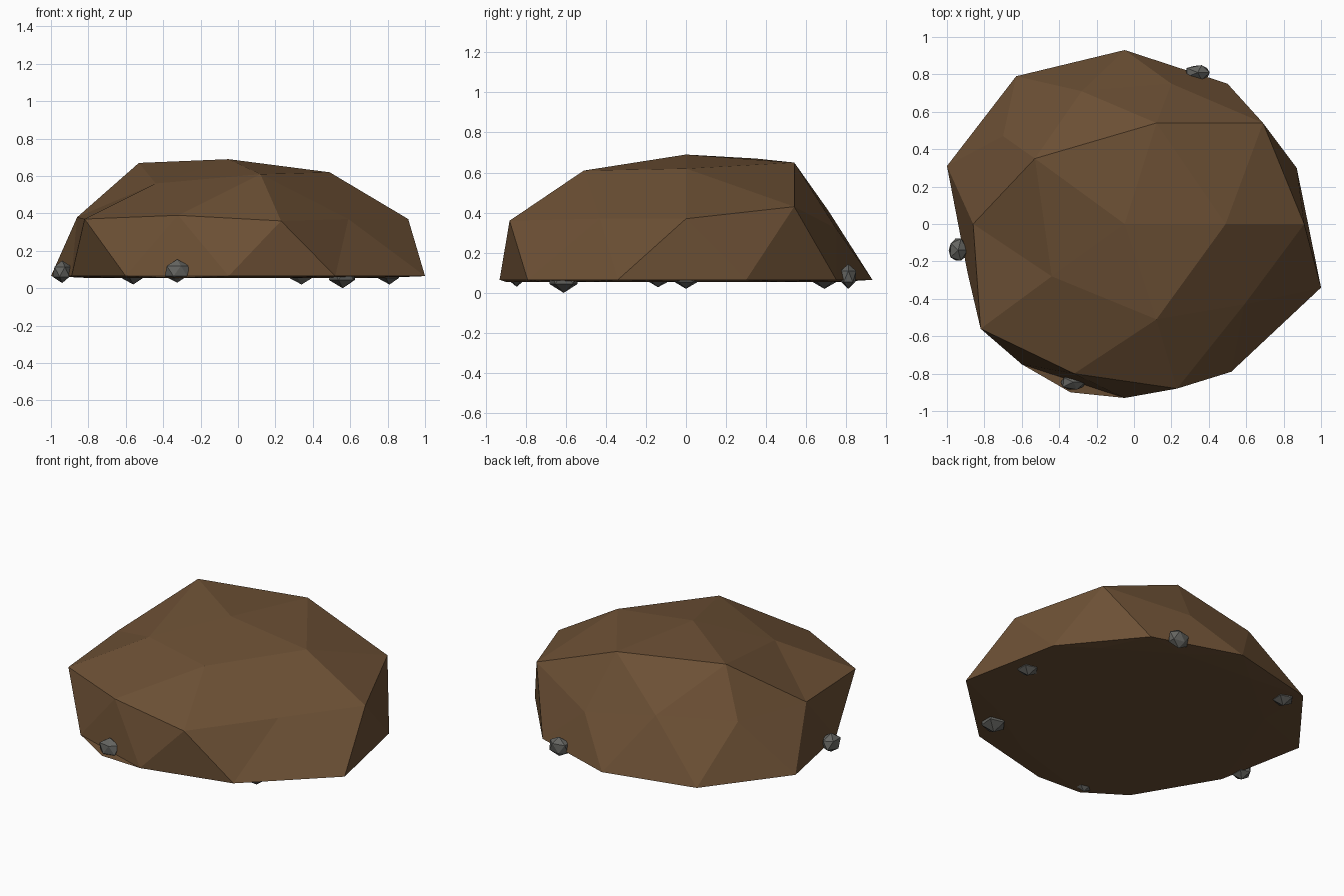
import bpy, bmesh, math, random
from mathutils import Vector

if "Cube" in bpy.data.objects:
    bpy.data.objects.remove(bpy.data.objects["Cube"])

random.seed(4)


def material(name, color):
    m = bpy.data.materials.new(name)
    m.diffuse_color = (*color, 1)
    m.use_nodes = True
    m.node_tree.nodes["Principled BSDF"].inputs["Base Color"].default_value = m.diffuse_color
    return m


def add_object(name, bm, mat):
    bmesh.ops.recalc_face_normals(bm, faces=bm.faces)
    me = bpy.data.meshes.new(name)
    bm.to_mesh(me)
    bm.free()
    me.materials.append(mat)
    ob = bpy.data.objects.new(name, me)
    bpy.context.collection.objects.link(ob)
    return ob


earth = material("earth", (0.15, 0.08, 0.035))
stone = material("stone", (0.13, 0.13, 0.12))

# Irregular rings of the mound, counter-clockwise from +x
crown = [(.49, 0, .62), (.12, .54, .65), (-.53, .35, .67),
         (-.44, -.28, .56), (.12, -.51, .61)]
shoulder = [(.91, 0, .37), (.69, .54, .43), (.20, .75, .32), (-.28, .71, .41),
            (-.70, .47, .39), (-.86, 0, .38), (-.82, -.56, .37),
            (-.32, -.80, .39), (.23, -.88, .36), (.59, -.43, .37)]
foot = [(.87, .30), (.50, .75), (-.05, .93), (-.63, .79), (-1, .31),
        (-.89, -.26), (-.60, -.75), (-.05, -.93), (.52, -.79), (1, -.34)]

# Mound: a coarse icosphere reshaped ring by ring with a flattened underside
bm = bmesh.new()
bmesh.ops.create_icosphere(bm, subdivisions=2, radius=1)


def ring(low, high):
    vs = [v for v in bm.verts if low < v.co.z < high]
    return sorted(vs, key=lambda v: (math.atan2(v.co.y, v.co.x) + .01) % math.tau)


top, upper, middle, base = ring(.95, 2), ring(.7, .95), ring(.2, .7), ring(-.2, .2)
under = ring(-2, -.2)
for vs, pts in ((top, [(-.05, 0, .69)]), (upper, crown), (middle, shoulder),
                (base, [(x, y, .065) for x, y in foot])):
    for v, p in zip(vs, pts):
        v.co = Vector(p)
for v in under:
    bulge = v.co.x < -.2 and v.co.x > -.4 and v.co.y < -.8
    v.co = Vector((-.34, -.90, .055)) if bulge else Vector((v.co.x * .9, v.co.y * .9, .055))
add_object("earth_mound", bm, earth)

# Small stones around the foot: x, y, z, radii
stones = [(.81, 0, .083, .075, .075, .063), (.34, .81, .082, .078, .045, .062),
          (-.56, .69, .083, .07, .07, .063), (-.94, -.14, .088, .055, .07, .06),
          (-.325, -.845, .092, .075, .05, .062), (.56, -.61, .08, .085, .085, .08)]
for i, (x, y, z, rx, ry, rz) in enumerate(stones):
    bm = bmesh.new()
    bmesh.ops.create_icosphere(bm, subdivisions=1, radius=1)
    for v in bm.verts:
        k = 1 if abs(v.co.z) > .9 else random.uniform(.9, 1.05)
        v.co = Vector((x + v.co.x * rx * k, y + v.co.y * ry * k, z + v.co.z * rz))
    add_object(f"stone_{i + 1}", bm, stone)
